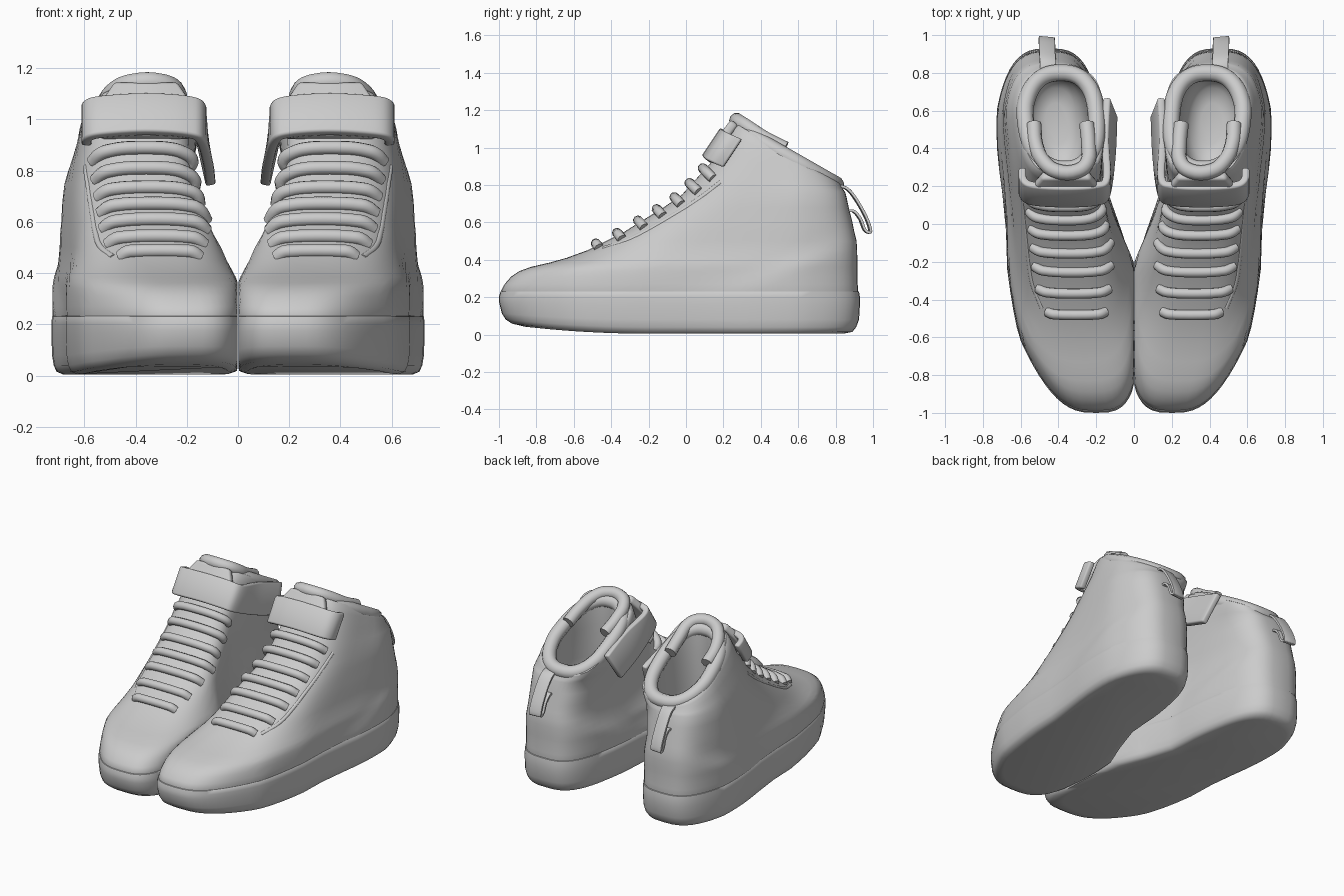
import bpy, bmesh, math
from mathutils import Vector
from mathutils.bvhtree import BVHTree

if "Cube" in bpy.data.objects:
    bpy.data.objects.remove(bpy.data.objects["Cube"])

grey = bpy.data.materials.new("plain grey")
grey.use_nodes = True
grey.diffuse_color = (0.6, 0.6, 0.6, 1)
grey.node_tree.nodes["Principled BSDF"].inputs["Base Color"].default_value = (0.6, 0.6, 0.6, 1)


def lerp(table, v):
    """Piecewise linear lookup in rows of (key, value)."""
    for (a, p), (b, q) in zip(table, table[1:]):
        if v <= b:
            return p + (q - p) * max(0, (v - a) / (b - a))
    return table[-1][1]


# Footprint: centre line and half width along the length
CENTRE = [(-1, .2), (-.6, .293), (-.2, .335), (0, .38), (.2, .425), (.6, .455), (1, .45)]
HALF = [(-1, .31), (-.6, .34), (-.2, .342), (0, .298), (.2, .268), (.6, .288), (1, .29)]
RIM_LOW, SEG = .75, 64


def rim(y):
    return min(1.12, 1.12 - .57 * (y - .28))


def ring(z, yf, yb, scale, shift, n=3.0):
    """Footprint slice; slices above RIM_LOW tilt towards the collar slope."""
    pts = []
    for i in range(SEG):
        t = 2 * math.pi * i / SEG
        c, s = math.cos(t), math.sin(t)
        y = (yf + yb) / 2 - (yb - yf) / 2 * math.copysign(abs(c) ** (2 / n), c)
        e = math.copysign(abs(s) ** (2 / n), s)
        # heel counter swelling, rising towards the back
        ridge = min(1, max(0, (.2 + .4 * y - z) / .08)) * min(1, max(0, y * 3))
        x = lerp(CENTRE, y) + shift + (lerp(HALF, y) * scale + .016 * ridge) * e
        if z > RIM_LOW:
            h = RIM_LOW + (z - RIM_LOW) / .37 * (rim(y) - RIM_LOW)
        else:
            h = z + max(0, .22 - z) * max(0, -y - .2) ** 2 * .4
        pts.append(Vector((max(x, .001), y, h)))
    return pts


def finish(ob, mods=()):
    ob.data.materials.append(grey)
    for kind, settings in mods:
        m = ob.modifiers.new(kind.title(), kind)
        for k, v in settings.items():
            setattr(m, k, v)
    m = ob.modifiers.new("Pair", 'MIRROR')
    m.use_mirror_merge = False
    return ob


def link(name, data):
    ob = bpy.data.objects.new(name, data)
    bpy.context.collection.objects.link(ob)
    return ob


def loft(name, rings, closed=True, caps=True, mods=()):
    bm = bmesh.new()
    rows = [[bm.verts.new(p) for p in r] for r in rings]
    k = len(rows[0])
    for a, b in zip(rows, rows[1:]):
        for i in range(k if closed else k - 1):
            j = (i + 1) % k
            bm.faces.new((a[i], a[j], b[j], b[i]))
    if caps:
        bm.faces.new(rows[0])
        bm.faces.new(rows[-1])
    bmesh.ops.recalc_face_normals(bm, faces=bm.faces)
    me = bpy.data.meshes.new(name)
    bm.to_mesh(me)
    tree = BVHTree.FromBMesh(bm)
    bm.free()
    ob = finish(link(name, me), mods)
    bpy.ops.object.select_all(action='DESELECT')
    ob.select_set(True)
    bpy.context.view_layer.objects.active = ob
    bpy.ops.object.shade_smooth_by_angle(angle=math.radians(50))
    return tree


def tube(name, pts, radius, cyclic=False):
    cu = bpy.data.curves.new(name, 'CURVE')
    cu.dimensions = '3D'
    cu.bevel_depth, cu.bevel_resolution, cu.resolution_u = radius, 3, 4
    cu.use_fill_caps = True
    sp = cu.splines.new('BEZIER')
    sp.bezier_points.add(len(pts) - 1)
    for b, p in zip(sp.bezier_points, pts):
        b.co = p
        b.handle_left_type = b.handle_right_type = 'AUTO'
    sp.use_cyclic_u = cyclic
    finish(link(name, cu))


def smooth_path(pts, steps=6):
    """Catmull-Rom resampling."""
    p = [Vector(q) for q in pts]
    p = [2 * p[0] - p[1]] + p + [2 * p[-1] - p[-2]]
    out = []
    for a, b, c, d in zip(p, p[1:], p[2:], p[3:]):
        for i in range(steps):
            t = i / steps
            out.append(.5 * (2 * b + (c - a) * t + (2 * a - 5 * b + 4 * c - d) * t * t
                             + (3 * b - a - 3 * c + d) * t ** 3))
    return out + [p[-2]]


def ribbon(name, pts, across, thickness, bevel):
    """Flat band along pts; across holds the half width vector at each point."""
    mid, wide = smooth_path(pts), smooth_path(across)
    rows = [[m - w, m, m + w] for m, w in zip(mid, wide)]
    loft(name, rows, closed=False, caps=False, mods=[
        ('SOLIDIFY', dict(thickness=thickness, offset=0)),
        ('BEVEL', dict(width=bevel, segments=2, limit_method='ANGLE'))])


# Sole
loft("sole", [ring(*r) for r in [
    (.005, -.86, .84, .85, 0), (.015, -.93, .89, .93, 0), (.04, -.965, .91, .97, 0),
    (.08, -.985, .925, .99, 0), (.16, -1, .93, 1, 0), (.2, -1, .93, 1, 0),
    (.23, -.992, .925, .992, 0), (.238, -.97, .9, .96, 0)]])

# Upper: outside wall, over the rim, then down the lining to the insole
OUTSIDE = [
    (.2, -.98, .915, .97, 0), (.235, -.988, .92, .988, 0), (.27, -.97, .918, .988, 0),
    (.31, -.935, .917, .985, 0), (.34, -.89, .916, .98, 0), (.362, -.83, .916, .975, 0),
    (.385, -.73, .916, .96, 0), (.41, -.64, .916, .94, 0), (.45, -.53, .915, .91, 0),
    (.5, -.43, .912, .885, 0), (.55, -.33, .9, .875, 0), (.6, -.25, .89, .87, -.005),
    (.68, -.12, .87, .87, -.012), (.75, -.02, .855, .865, -.02), (.85, .07, .85, .85, -.034),
    (.95, .16, .84, .83, -.048), (1.05, .215, .835, .81, -.058), (1.1, .24, .832, .785, -.065),
    (1.12, .26, .82, .74, -.065)]
LINING = [(1.12, .32, .78, .55, -.065, 2.2), (.95, .32, .77, .54, -.06, 2.2),
          (.7, .29, .78, .56, -.045, 2.2), (.55, .28, .77, .52, -.04, 2.2),
          (.48, .34, .72, .38, -.04, 2.2), (.46, .42, .64, .2, -.04, 2.2)]
skin = loft("upper", [ring(*r) for r in OUTSIDE + LINING])

# Padded collar roll
roll = ring(1.12, .29, .8, .66, -.065, 2.4)[::2]
tube("collar", [p - Vector((0, 0, .022)) for p in roll], .046, True)

# Tongue: padded lip and the panel below it
lip = [(.25, .53, .995), (.24, .42, 1.05), (.25, .32, 1.115), (.3, .28, 1.14), (.41, .28, 1.14),
       (.47, .32, 1.115), (.52, .42, 1.05), (.53, .53, .995)]
tube("tongue_lip", lip, .04)
ribbon("tongue", [(.36, .13, .93), (.36, .19, 1.04), (.36, .26, 1.135)],
       [(.18, 0, 0), (.18, 0, 0), (.125, 0, 0)], .05, .015)


def on_skin(x, y, z, lift):
    """Drop a point onto the upper along the instep slope, or to the nearest wall."""
    ray = Vector((0, .7, -.71)).normalized()
    target = Vector((x, y, z))
    hit, normal, _, _ = skin.ray_cast(target - ray * .6, ray)
    if hit is None or (hit - target).length > .12:
        hit, normal, _, _ = skin.find_nearest(target + ray * .08)
    return hit + normal * lift


# Laces: rows (y, z, inner end, outer end) crossing the instep
ROWS = [(-.47, .47, .15, .46), (-.36, .53, .13, .51), (-.25, .6, .12, .53), (-.15, .66, .12, .54),
        (-.06, .73, .13, .55), (.03, .8, .14, .56), (.1, .88, .15, .57)]
for k, (y, z, xi, xo) in enumerate(ROWS):
    path = []
    for i in range(11):
        x = xi + (xo - xi) * i / 10
        path.append(on_skin(x, y, z, .012 if 0 < i < 10 else -.005))
    tube(f"lace_{k + 1}", path, .027)

# Low facing edge outside the laces
tube("outer_facing", [on_skin(xo + .03, y + .02, z, -.009) for y, z, xi, xo in ROWS], .014)

# Ankle strap wrapping the front and running back along the inner side
ribbon("ankle_strap",
       [(.592, .25, .97), (.585, .19, .995), (.53, .16, 1.01), (.36, .15, 1.02), (.2, .16, 1.01),
        (.145, .2, .985), (.135, .4, .91), (.125, .62, .83)],
       [(0, .05, .075)] * 6 + [(.02, .05, .09)] * 2, .04, .014)

# Heel pull loop
loop = [(.455, .8, .8), (.457, .86, .78), (.46, .91, .72), (.462, .965, .62), (.462, .985, .55),
        (.46, .955, .56), (.458, .93, .62), (.456, .895, .66), (.456, .86, .66)]
ribbon("heel_loop", loop, [(.042, .004, 0)] * len(loop), .014, .004)
